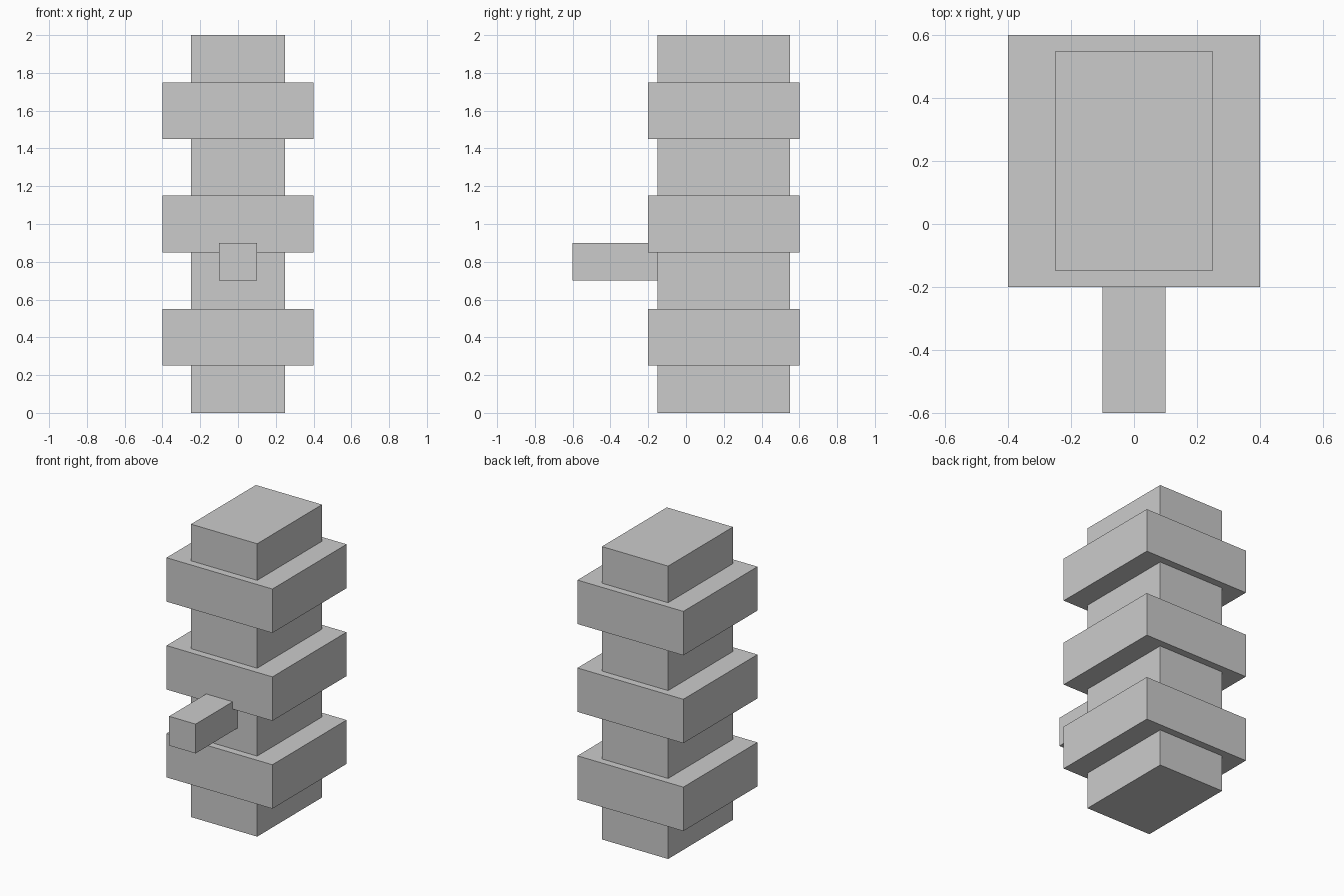
import bpy
from mathutils import Vector

if "Cube" in bpy.data.objects:
    bpy.data.objects.remove(bpy.data.objects["Cube"])


def box(name, low, high):
    """Add a box spanning two opposite corners."""
    low, high = Vector(low), Vector(high)
    bpy.ops.mesh.primitive_cube_add(size=1, location=(low + high) / 2)
    obj = bpy.context.object
    obj.name = name
    obj.scale = high - low
    bpy.ops.object.transform_apply(location=False, rotation=False, scale=True)
    return obj


# Central column
box("column", (-0.25, -0.15, 0), (0.25, 0.55, 2))

# Three evenly spaced wide bands around the column
for i in range(3):
    z = 0.25 + 0.6 * i
    box(f"band_{i + 1}", (-0.4, -0.2, z), (0.4, 0.6, z + 0.3))

# Peg sticking out of the front, slightly embedded in the column
box("front_peg", (-0.1, -0.6, 0.7), (0.1, -0.1, 0.9))
